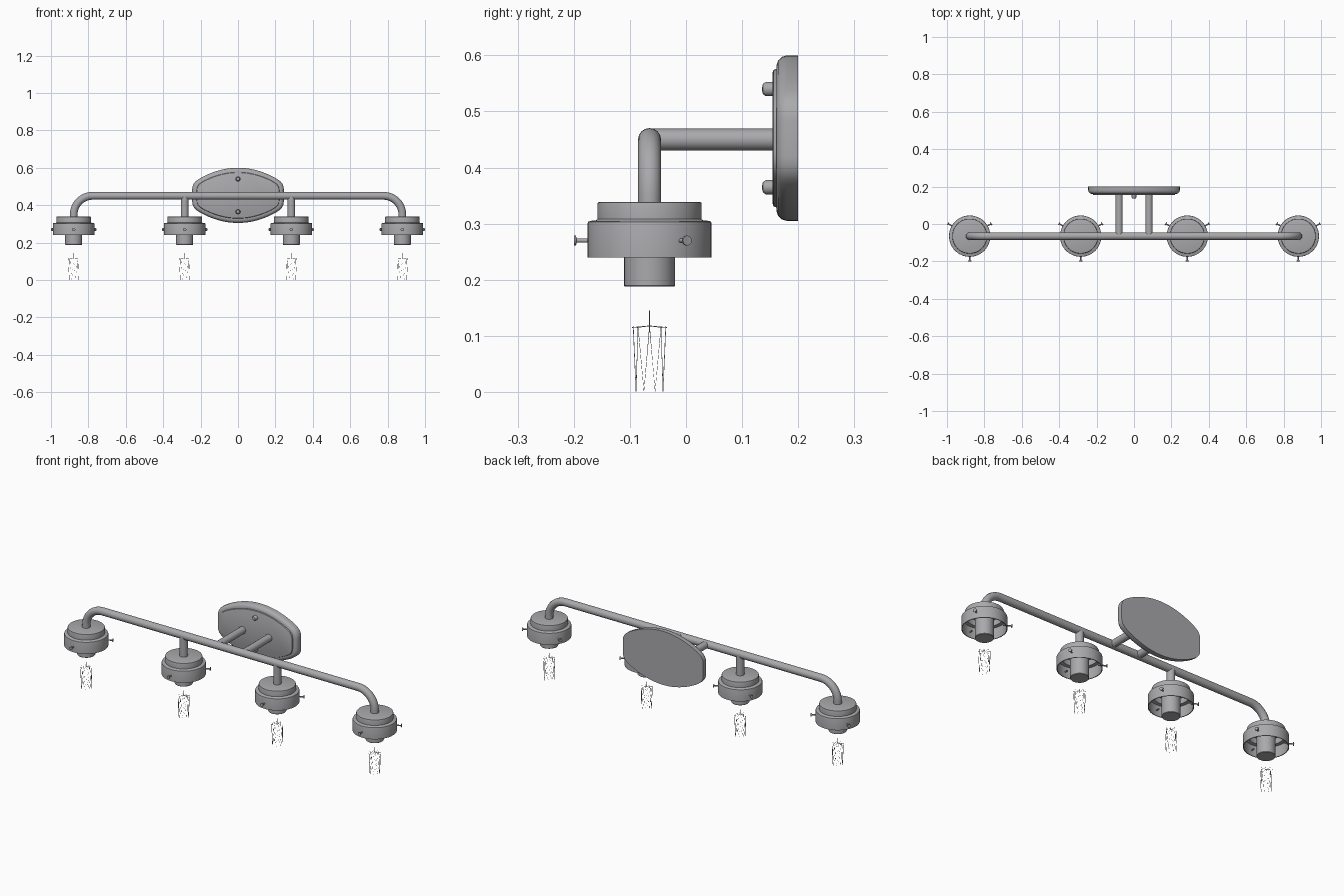
import bpy, bmesh, math
from mathutils import Vector

if "Cube" in bpy.data.objects:
    bpy.data.objects.remove(bpy.data.objects["Cube"])

metal = bpy.data.materials.new("satin_grey_metal")
metal.diffuse_color = (0.40, 0.395, 0.41, 1)
metal.use_nodes = True
metal.node_tree.nodes["Principled BSDF"].inputs["Base Color"].default_value = metal.diffuse_color

LAMP_Y = -0.065
BAR_Z = 0.45
LAMP_XS = (-0.8785, -0.285, 0.285, 0.8785)


def finish(ob, angle=35):
    ob.data.materials.clear()
    ob.data.materials.append(metal)
    bpy.ops.object.select_all(action='DESELECT')
    ob.select_set(True)
    bpy.context.view_layer.objects.active = ob
    bpy.ops.object.shade_smooth_by_angle(angle=math.radians(angle))
    return ob


def mesh_object(name, bm):
    bmesh.ops.recalc_face_normals(bm, faces=bm.faces[:])
    me = bpy.data.meshes.new(name)
    bm.to_mesh(me)
    bm.free()
    ob = bpy.data.objects.new(name, me)
    bpy.context.collection.objects.link(ob)
    return finish(ob)


def tube(name, paths, r, res=6):
    """Round tubes along one or more point paths, as one mesh."""
    cu = bpy.data.curves.new(name, 'CURVE')
    cu.dimensions = '3D'
    cu.bevel_depth = r
    cu.bevel_resolution = res
    cu.use_fill_caps = True
    for pts in paths:
        sp = cu.splines.new('POLY')
        sp.points.add(len(pts) - 1)
        for p, co in zip(sp.points, pts):
            p.co = (*co, 1)
    ob = bpy.data.objects.new(name, cu)
    bpy.context.collection.objects.link(ob)
    bpy.ops.object.select_all(action='DESELECT')
    ob.select_set(True)
    bpy.context.view_layer.objects.active = ob
    bpy.ops.object.convert(target='MESH')
    return finish(bpy.context.view_layer.objects.active)


def lathe(name, profile, origin, axis=(0, 0, 1), n=40):
    """Spin (radius, height) points around an axis."""
    q = Vector((0, 0, 1)).rotation_difference(Vector(axis))
    bm = bmesh.new()
    rings = []
    for r, h in profile:
        k = 1 if r == 0 else n
        rings.append([bm.verts.new(Vector(origin) + q @ Vector((
            r * math.cos(math.tau * i / n), r * math.sin(math.tau * i / n), h)))
            for i in range(k)])
    for a, b in zip(rings, rings[1:]):
        for i in range(n):
            j = (i + 1) % n
            if len(a) == 1:
                bm.faces.new((a[0], b[i], b[j]))
            elif len(b) == 1:
                bm.faces.new((a[i], a[j], b[0]))
            else:
                bm.faces.new((a[i], a[j], b[j], b[i]))
    return mesh_object(name, bm)


# Main bar with both ends bent down to the outer lamps
bend = 0.1
xo = LAMP_XS[-1]
arc = [(xo - bend + bend * math.sin(t), LAMP_Y, BAR_Z - bend + bend * math.cos(t))
       for t in [math.pi / 2 * i / 12 for i in range(13)]]
right = arc + [(xo, LAMP_Y, 0.33)]
left = [(-x, y, z) for x, y, z in reversed(right)]
tube("main_bar", [left + right], 0.0205)

# Arms to the wall plate, and drops to the inner lamps
for s, side in ((-1, "left"), (1, "right")):
    tube(f"wall_arm_{side}", [[(s * 0.08, LAMP_Y, BAR_Z), (s * 0.08, 0.165, BAR_Z)]], 0.0195)
    tube(f"inner_drop_{side}", [[(s * 0.285, LAMP_Y, BAR_Z), (s * 0.285, LAMP_Y, 0.33)]], 0.0205)

# Wall plate: bowed top and bottom, rounded corners, raised centre panel
PZ, HX, HZ = 0.4525, 0.245, 0.1475
top = [(x, HZ - 1.35 * x * x) for x in [0.2 * i / 10 for i in range(-10, 11)]]
corner = [(0.216, 0.083), (0.229, 0.073), (0.238, 0.061), (0.2435, 0.047), (HX, 0.032)]
upper = [(-x, z) for x, z in reversed(corner)] + top + corner
outline = upper + [(-x, -z) for x, z in upper]
bm = bmesh.new()
loops = []
for inset, y in ((0, 0.2), (0, 0.18), (0.0025, 0.171), (0.009, 0.164), (0.018, 0.161),
                 (0.024, 0.161), (0.026, 0.156), (0.030, 0.1545)):
    loops.append([bm.verts.new((x * (1 - inset / HX), y, PZ + z * (1 - inset / HZ)))
                  for x, z in outline])
n = len(outline)
for a, b in zip(loops, loops[1:]):
    for i in range(n):
        bm.faces.new((a[i], a[(i + 1) % n], b[(i + 1) % n], b[i]))
bm.faces.new(loops[0])
bm.faces.new(loops[-1])
mesh_object("wall_plate", bm)

# Round cap nuts on the wall plate
for z, where in ((0.54, "upper"), (0.365, "lower")):
    lathe(f"plate_nut_{where}", [(0, 0), (0.0125, 0), (0.0125, 0.018), (0.009, 0.023), (0, 0.025)],
          (0, 0.16, z), (0, -1, 0), 20)

# Hollow shade holder profile, outside then inside
cup = [(0, 0.339), (0.089, 0.339), (0.092, 0.338), (0.093, 0.335), (0.093, 0.308),
       (0.096, 0.306), (0.106, 0.305), (0.1095, 0.3035), (0.1105, 0.30), (0.1105, 0.24),
       (0.1065, 0.24), (0.1065, 0.30), (0.089, 0.302), (0.089, 0.333), (0, 0.333)]
socket = [(0, 0.188), (0.044, 0.188), (0.0455, 0.19), (0.0455, 0.335), (0, 0.335)]
screw = [(0, 0.09), (0.0035, 0.09), (0.0035, 0.13), (0.009, 0.131), (0.009, 0.135), (0, 0.135)]

for k, x in enumerate(LAMP_XS, 1):
    lathe(f"shade_holder_{k}", cup, (x, LAMP_Y, 0), n=48)
    lathe(f"bulb_socket_{k}", socket, (x, LAMP_Y, 0), n=32)
    # Three thumb screws around each holder
    for j, deg in enumerate((-90, 30, 150), 1):
        a = math.radians(deg)
        lathe(f"thumb_screw_{k}_{j}", screw, (x, LAMP_Y, 0.27),
              (math.cos(a), math.sin(a), 0), 12)
    # Fine zigzag filament wire with stem and support spokes
    zig = []
    for i in range(17):
        a = math.tau * i / 16
        r, z = (0.029, 0.117) if i % 2 == 0 else (0.026, 0.001)
        zig.append((x + r * math.cos(a), LAMP_Y + r * math.sin(a), z))
    spokes = [[(x, LAMP_Y, 0.118), (x + 0.031 * math.cos(a), LAMP_Y + 0.031 * math.sin(a), 0.115)]
              for a in [math.tau * i / 8 for i in range(8)]]
    stem = [(x, LAMP_Y, 0.117), (x, LAMP_Y, 0.145)]
    tube(f"filament_{k}", [zig, stem] + spokes, 0.0006, 0)
